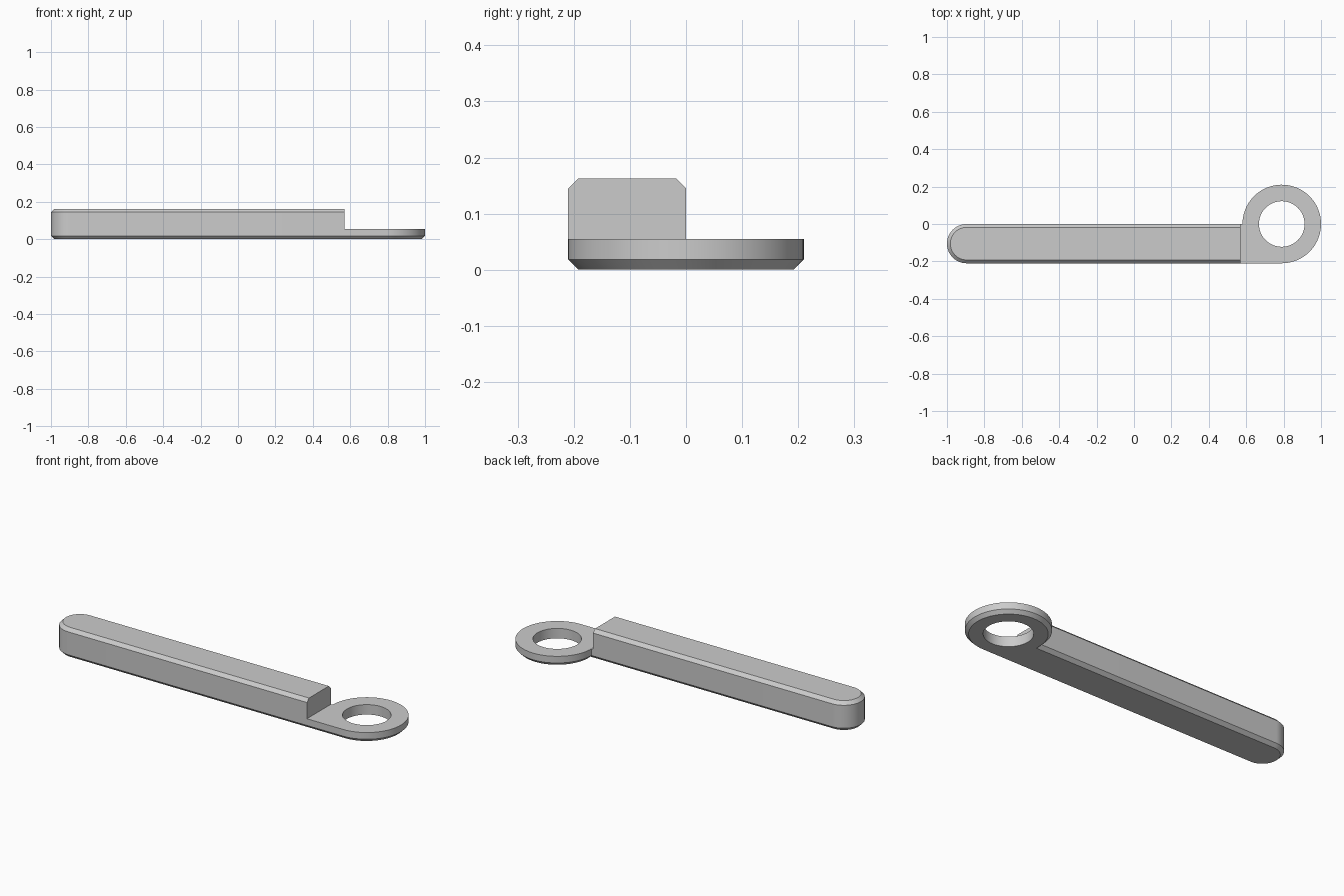
import bpy, bmesh, math

if "Cube" in bpy.data.objects:
    bpy.data.objects.remove(bpy.data.objects["Cube"])

RING_X, RING_R, HOLE_R = 0.79, 0.21, 0.122
STEP_X, HALF, CHAMFER = 0.57, 0.105, 0.018
PLATE_Z, TOP_Z = 0.055, 0.163
RING_SEG, END_SEG = 64, 32


def arc(cx, cy, r, a0, a1, n):
    return [(cx + r * math.cos(a0 + (a1 - a0) * i / n),
             cy + r * math.sin(a0 + (a1 - a0) * i / n)) for i in range(n + 1)]


def outlines(d):
    """Ring arc and bar outline, both inset by d."""
    r = RING_R - d
    ring = arc(RING_X, 0, r, -math.pi / 2, math.pi + math.asin(d / r), RING_SEG)
    end = arc(-1 + HALF, -HALF, HALF - d, math.pi / 2, math.pi * 1.5, END_SEG)
    bar = [(STEP_X, -d)] + end + [(STEP_X, -2 * HALF + d)]
    return ring, bar


bm = bmesh.new()


def level(points, z):
    return [bm.verts.new((x, y, z)) for x, y in points]


def skin(a, b):
    for i in range(len(a)):
        j = (i + 1) % len(a)
        bm.faces.new((a[i], a[j], b[j], b[i]))


ring, bar = outlines(0)
ring_in, bar_in = outlines(CHAMFER)
split = len(ring)

# Base plate with chamfered underside
bottom = level(ring_in + bar_in, 0)
lower = level(ring + bar, CHAMFER)
plate = level(ring + bar, PLATE_Z)
bm.faces.new(bottom[::-1])
skin(bottom, lower)
skin(lower, plate)
bm.faces.new(plate[:split] + [plate[split], plate[-1]])

# Raised bar with chamfered top edge and square step
shoulder = level(bar, TOP_Z - CHAMFER)
top = level(bar_in, TOP_Z)
grip = plate[split:]
for a, b in ((grip, shoulder), (shoulder, top)):
    for i in range(len(a) - 1):
        bm.faces.new((a[i], a[i + 1], b[i + 1], b[i]))
bm.faces.new(top)
bm.faces.new((grip[-1], grip[0], shoulder[0], top[0], top[-1], shoulder[-1]))
bmesh.ops.recalc_face_normals(bm, faces=bm.faces[:])

mesh = bpy.data.meshes.new("lever_handle")
bm.to_mesh(mesh)
bm.free()
lever = bpy.data.objects.new("lever_handle", mesh)
bpy.context.collection.objects.link(lever)

# Round hole through the ring
bpy.ops.mesh.primitive_cylinder_add(vertices=64, radius=HOLE_R, depth=0.4,
                                    location=(RING_X, 0, 0))
cutter = bpy.context.object
cutter.name = "hole_cutter"
cutter.hide_render = True
cut = lever.modifiers.new("hole", 'BOOLEAN')
cut.operation, cut.solver, cut.object = 'DIFFERENCE', 'EXACT', cutter

bpy.ops.object.select_all(action='DESELECT')
lever.select_set(True)
bpy.context.view_layer.objects.active = lever
bpy.ops.object.modifier_apply(modifier=cut.name)
bpy.data.objects.remove(cutter)

# Plain grey finish
grey = bpy.data.materials.new("grey")
grey.diffuse_color = (0.6, 0.6, 0.6, 1)
grey.use_nodes = True
grey.node_tree.nodes["Principled BSDF"].inputs["Base Color"].default_value = grey.diffuse_color
lever.data.materials.clear()
lever.data.materials.append(grey)
for p in lever.data.polygons:
    p.material_index = 0
bpy.ops.object.shade_smooth_by_angle(angle=math.radians(30))
